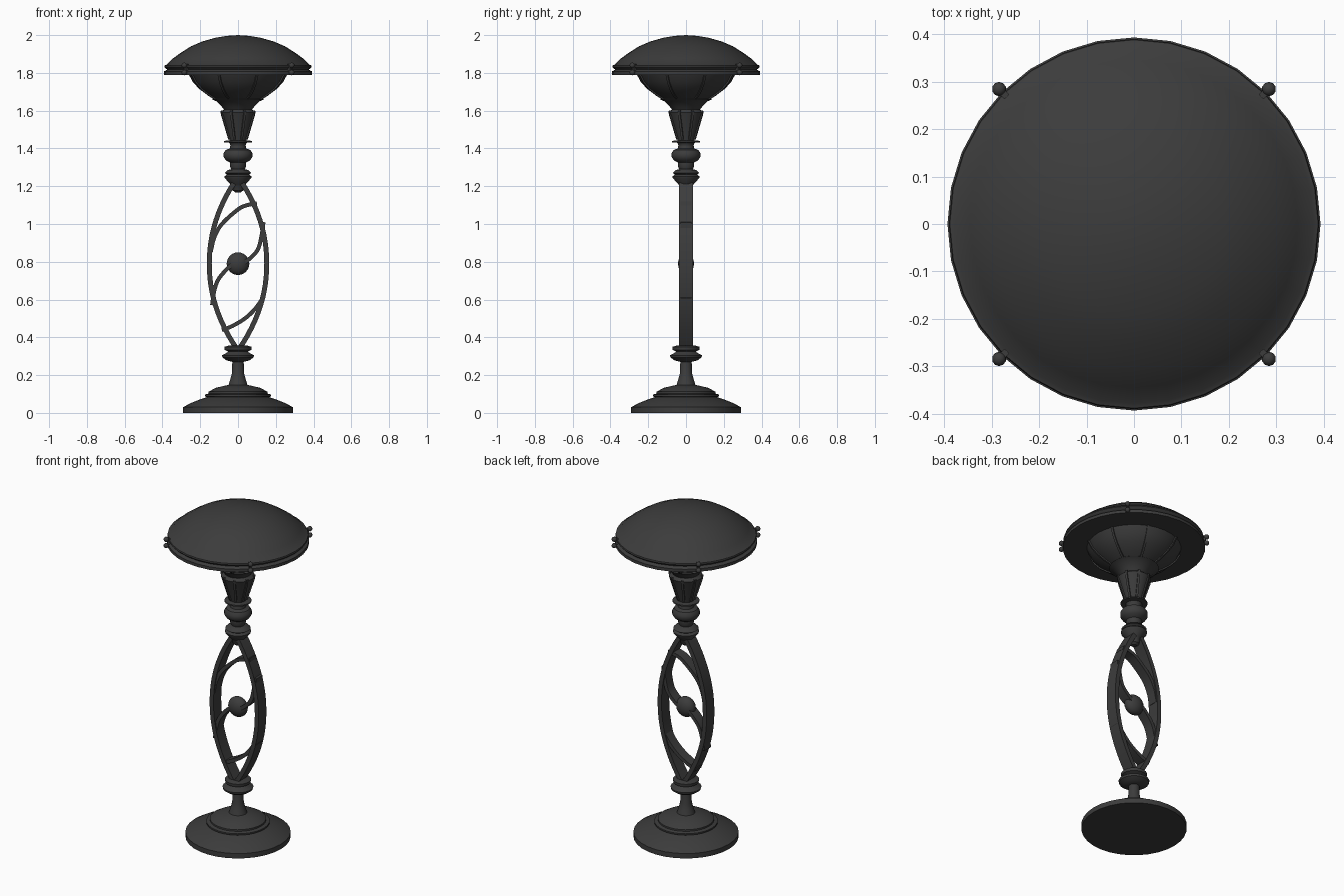
import bpy, bmesh
from math import sin, cos, pi, radians
from mathutils import Vector, Matrix

if "Cube" in bpy.data.objects:
    bpy.data.objects.remove(bpy.data.objects["Cube"])

dark = bpy.data.materials.new("dark_iron")
dark.diffuse_color = (0.045, 0.045, 0.045, 1)
dark.use_nodes = True
dark.node_tree.nodes["Principled BSDF"].inputs["Base Color"].default_value = dark.diffuse_color


def finish(name, bm, angle=35):
    bmesh.ops.recalc_face_normals(bm, faces=bm.faces)
    me = bpy.data.meshes.new(name)
    bm.to_mesh(me)
    bm.free()
    ob = bpy.data.objects.new(name, me)
    bpy.context.collection.objects.link(ob)
    me.materials.append(dark)
    bpy.ops.object.select_all(action='DESELECT')
    ob.select_set(True)
    bpy.context.view_layer.objects.active = ob
    bpy.ops.object.shade_smooth_by_angle(angle=radians(angle))
    return ob


def lathe(name, profile, n=32):
    """Turned part: (radius, z) pairs from bottom to top, closed with caps."""
    bm = bmesh.new()
    rings = []
    for r, z in profile:
        if r == 0:
            rings.append([bm.verts.new((0, 0, z))] * n)
        else:
            rings.append([bm.verts.new((r * cos(2 * pi * i / n), r * sin(2 * pi * i / n), z))
                          for i in range(n)])
    for a, b in zip(rings, rings[1:]):
        for i in range(n):
            j = (i + 1) % n
            bm.faces.new(list(dict.fromkeys((a[i], a[j], b[j], b[i]))))
    for ring in (rings[0], rings[-1]):
        if ring[0] is not ring[1]:
            bm.faces.new(ring)
    return finish(name, bm)


def smooth_path(pts, steps=6):
    """Catmull-Rom curve through (x, z) points."""
    p = [Vector(q) for q in pts]
    p = [2 * p[0] - p[1]] + p + [2 * p[-1] - p[-2]]
    out = []
    for a, b, c, d in zip(p, p[1:], p[2:], p[3:]):
        for s in range(steps):
            t = s / steps
            out.append(0.5 * (2 * b + (c - a) * t + (2 * a - 5 * b + 4 * c - d) * t * t
                              + (3 * b - a - 3 * c + d) * t ** 3))
    return out + [p[-2]]


def ribbon(name, path, thick, width, turn=0):
    """Flat bar following an (x, z) path, turned about the z axis."""
    bm = bmesh.new()
    path = [Vector(q) for q in path]
    rows = []
    for i, p in enumerate(path):
        t = (path[min(i + 1, len(path) - 1)] - path[max(i - 1, 0)]).normalized()
        n = Vector((-t.y, t.x)) * thick / 2
        rows.append([bm.verts.new((q.x, y, q.y)) for q, y in
                     ((p + n, -width / 2), (p + n, width / 2),
                      (p - n, width / 2), (p - n, -width / 2))])
    for a, b in zip(rows, rows[1:]):
        for i in range(4):
            j = (i + 1) % 4
            bm.faces.new((a[i], a[j], b[j], b[i]))
    bm.faces.new(rows[0])
    bm.faces.new(rows[-1])
    bmesh.ops.rotate(bm, verts=bm.verts, matrix=Matrix.Rotation(turn, 3, 'Z'))
    return finish(name, bm)


# Foot, stem and lower collar
lathe("base", [(0.29, 0), (0.29, 0.03), (0.255, 0.05), (0.20, 0.072), (0.165, 0.083),
               (0.175, 0.088), (0.175, 0.097), (0.155, 0.102), (0.155, 0.112), (0.12, 0.132),
               (0.075, 0.143), (0.05, 0.148), (0.04, 0.18), (0.032, 0.21), (0.03, 0.275)])
lathe("lower_collar", [(0.03, 0.27), (0.06, 0.278), (0.082, 0.293), (0.085, 0.305),
                       (0.06, 0.318), (0.052, 0.325), (0.07, 0.333), (0.072, 0.35), (0.05, 0.356)])

# Oval frame, centre ball and scrolls
for side, label in ((-1, "left"), (1, "right")):
    arc = []
    for k in range(25):
        u = -1 + k / 12
        arc.append((side * 0.152 * (1 - abs(u) ** 2.1), 0.79 + 0.46 * u))
    ribbon("frame_" + label, arc, 0.026, 0.074)

bm = bmesh.new()
bmesh.ops.create_uvsphere(bm, u_segments=20, v_segments=12, radius=0.06)
bmesh.ops.scale(bm, vec=(1, 0.7, 1), verts=bm.verts)
bmesh.ops.translate(bm, vec=(0, 0, 0.79), verts=bm.verts)
finish("centre_ball", bm)

scrolls = {
    "upper_scroll": [(-0.145, 0.85), (-0.125, 0.93), (-0.085, 1.0), (0, 1.077), (0.05, 1.1), (0.1, 1.109)],
    "upper_hook": [(0.03, 0.795), (0.06, 0.815), (0.105, 0.865), (0.125, 0.94), (0.135, 1.01)],
    "lower_hook": [(-0.03, 0.785), (-0.06, 0.76), (-0.105, 0.705), (-0.127, 0.64), (-0.137, 0.57)],
    "lower_scroll": [(0.137, 0.615), (0.09, 0.55), (0.037, 0.5), (-0.03, 0.46), (-0.085, 0.438)],
}
for name, pts in scrolls.items():
    ribbon(name, smooth_path(pts), 0.021, 0.06)

# Upper collar, bulb and flared cup
lathe("upper_collar", [(0.015, 1.168), (0.028, 1.178), (0.034, 1.2), (0.04, 1.21), (0.07, 1.243),
                       (0.072, 1.252), (0.058, 1.262), (0.07, 1.27), (0.055, 1.285), (0.036, 1.29),
                       (0.043, 1.305), (0.043, 1.325), (0.065, 1.338), (0.076, 1.355), (0.076, 1.375),
                       (0.065, 1.392), (0.043, 1.4), (0.04, 1.42)])
lathe("cup", [(0.04, 1.415), (0.045, 1.43), (0.074, 1.432), (0.074, 1.44), (0.045, 1.443),
              (0.05, 1.46), (0.087, 1.575), (0.093, 1.59), (0.075, 1.605)])

# Bowl and underside of the shade
bowl = [(0.13, 1.665), (0.165, 1.685), (0.205, 1.715), (0.24, 1.752), (0.262, 1.795)]
lathe("bowl", [(0.07, 1.6), (0.085, 1.62), (0.115, 1.65), (0.137, 1.66)] + bowl)
for i in range(8):
    a = radians(22.5 + 45 * i)
    ribbon("bowl_rib", bowl, 0.014, 0.012, a)
    ribbon("cup_rib", [(0.048, 1.45), (0.088, 1.575), (0.092, 1.6)], 0.012, 0.012, a)

# Shade rim and dome
lathe("shade", [(0.25, 1.79), (0.393, 1.79), (0.393, 1.808), (0.383, 1.812), (0.375, 1.818),
                (0.383, 1.824), (0.39, 1.832), (0.388, 1.84), (0.378, 1.843), (0.345, 1.876),
                (0.305, 1.905), (0.25, 1.94), (0.19, 1.966), (0.12, 1.986), (0.06, 1.996), (0, 2.0)])

# Four clips with paired round knobs on the rim
for i in range(4):
    a = radians(45 + 90 * i)
    ribbon("clip_strap", [(0.388, 1.793), (0.388, 1.846)], 0.018, 0.014, a)
    for z in (1.802, 1.84):
        bm = bmesh.new()
        bmesh.ops.create_icosphere(bm, subdivisions=2, radius=0.015)
        bmesh.ops.translate(bm, vec=(0.402 * cos(a), 0.402 * sin(a), z), verts=bm.verts)
        finish("clip_knob", bm)
